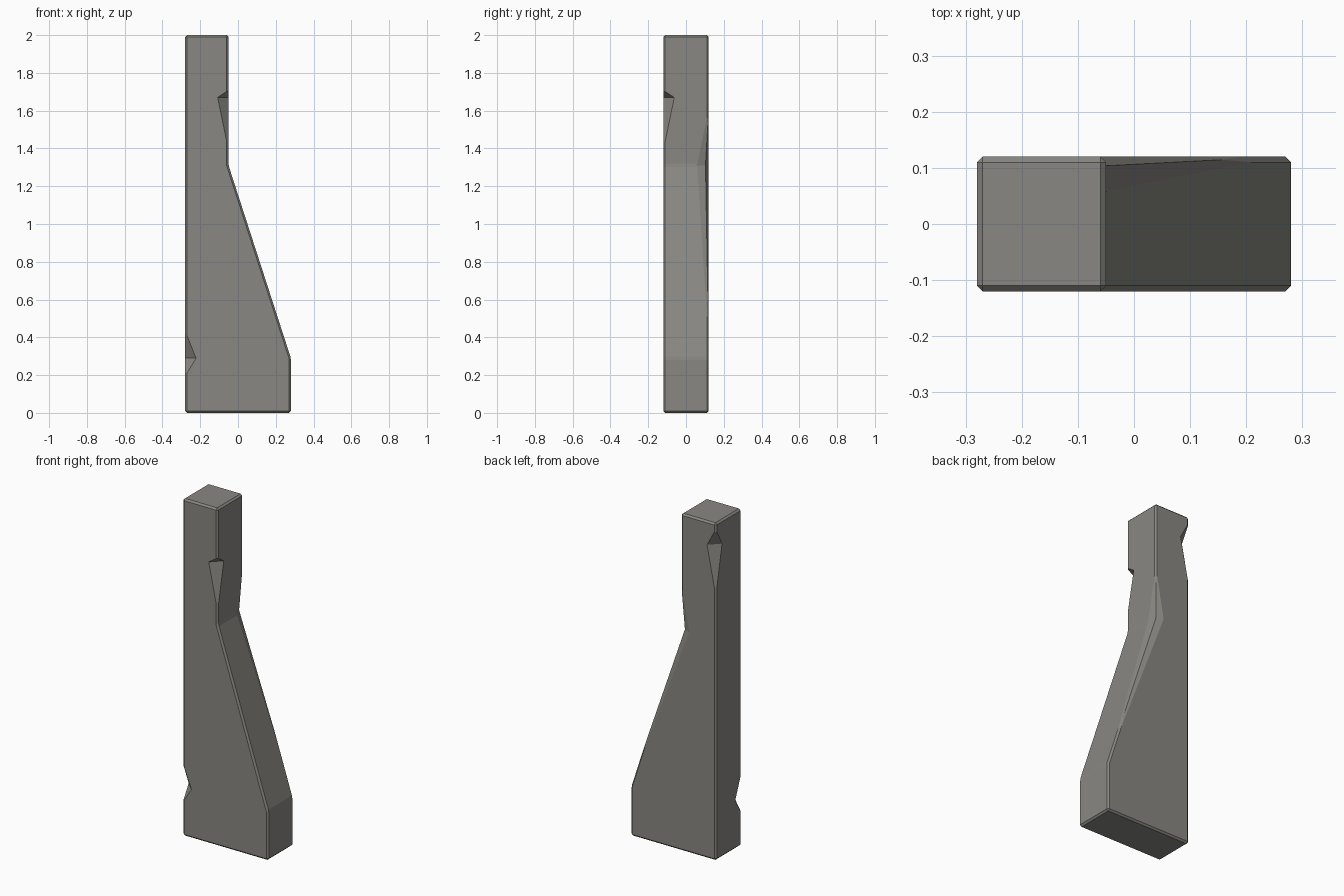
import bpy, bmesh
from mathutils import Vector

if "Cube" in bpy.data.objects:
    bpy.data.objects.remove(bpy.data.objects["Cube"])

HALF = 0.12  # half thickness in y
stone = bpy.data.materials.new("grey stone")
stone.diffuse_color = (0.25, 0.245, 0.225, 1)
stone.use_nodes = True
stone.node_tree.nodes["Principled BSDF"].inputs["Base Color"].default_value = stone.diffuse_color


def mesh_object(name, verts, faces):
    me = bpy.data.meshes.new(name)
    me.from_pydata([tuple(v) for v in verts], [], faces)
    bm = bmesh.new()
    bm.from_mesh(me)
    bmesh.ops.recalc_face_normals(bm, faces=bm.faces)
    bm.to_mesh(me)
    bm.free()
    ob = bpy.data.objects.new(name, me)
    bpy.context.collection.objects.link(ob)
    me.materials.append(stone)
    return ob


# Pillar: tapered profile extruded through y, with chamfered edges
profile = [(-0.28, 0), (0.28, 0), (0.28, 0.29), (-0.05, 1.31), (-0.05, 2), (-0.28, 2)]
n = len(profile)
verts = [(x, y, z) for y in (-HALF, HALF) for x, z in profile]
faces = [tuple(range(n)), tuple(range(n, 2 * n))]
faces += [(i, (i + 1) % n, n + (i + 1) % n, n + i) for i in range(n)]
pillar = mesh_object("pillar", verts, faces)
bev = pillar.modifiers.new("chamfer", 'BEVEL')
bev.width = 0.01
bev.segments = 1
bev.limit_method = 'ANGLE'
bev.angle_limit = 0.15


def chip(name, x, sx, sy, top, deep, bottom, a, b, mid=None, bottom_x=None):
    """Edge chip at corner (x, sy*HALF); a/b are its reach along x and y."""
    y, e = sy * HALF, 0.001
    out = Vector((sx * e, sy * e, 0))
    t = Vector((x, y, top)) + out
    bt = Vector((x if bottom_x is None else bottom_x, y, bottom)) + out
    f = Vector((x - sx * a, y, deep)) + out
    r = Vector((x, y - sy * b, deep)) + out
    m = (f + r) / 2
    if mid:
        m = Vector((x - sx * mid[0], y - sy * mid[1], deep))
    o = Vector((x + sx * 0.1, y + sy * 0.1, deep))
    cutter = mesh_object(name, [t, bt, f, r, m, o],
                         [(0, 2, 4), (0, 4, 3), (1, 4, 2), (1, 3, 4),
                          (0, 5, 2), (0, 3, 5), (1, 2, 5), (1, 5, 3)])
    cutter.hide_render = True
    mod = pillar.modifiers.new(name, 'BOOLEAN')
    mod.operation = 'DIFFERENCE'
    mod.solver = 'EXACT'
    mod.object = cutter
    return cutter


# Chips knocked out of the long edges
cutters = [
    chip("front_right_chip", -0.05, 1, -1, 1.71, 1.67, 1.38, 0.06, 0.06),
    chip("front_left_chip", -0.28, -1, -1, 0.44, 0.29, 0.19, 0.06, 0.06),
    chip("back_left_chip", -0.28, -1, 1, 1.97, 1.86, 1.56, 0.06, 0.06),
    chip("back_right_chip", -0.05, 1, 1, 1.63, 1.31, 0.29, 0.058, 0.065,
         mid=(0.015, 0.017), bottom_x=0.28),
]

# Apply the modifiers and drop the cutters
deps = bpy.context.evaluated_depsgraph_get()
deps.update()
result = bpy.data.meshes.new_from_object(pillar.evaluated_get(deps))
pillar.modifiers.clear()
pillar.data = result
for c in cutters:
    bpy.data.objects.remove(c)
